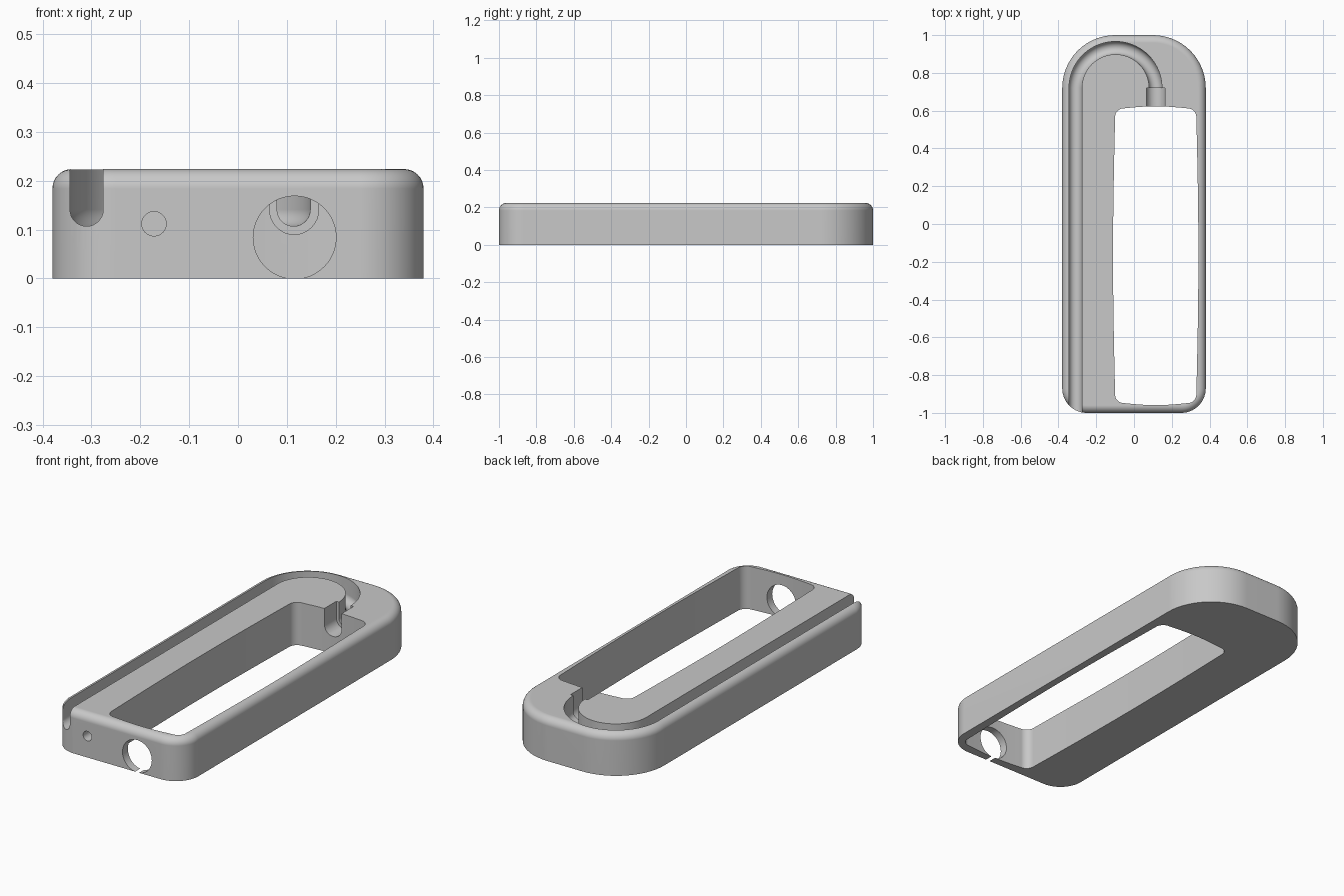
import bpy, bmesh
from math import sin, cos, pi
from mathutils import Vector

if "Cube" in bpy.data.objects:
    bpy.data.objects.remove(bpy.data.objects["Cube"], do_unlink=True)

WIDTH, LENGTH, HEIGHT, FILLET = 0.38, 1.0, 0.224, 0.04

grey = bpy.data.materials.new("light grey")
grey.use_nodes = True
COLOUR = (0.58, 0.58, 0.58, 1)
grey.diffuse_color = COLOUR
grey.node_tree.nodes["Principled BSDF"].inputs["Base Color"].default_value = COLOUR


def loft(name, rings):
    """Closed solid through a list of equally sized rings of points."""
    bm = bmesh.new()
    loops = [[bm.verts.new(p) for p in ring] for ring in rings]
    n = len(loops[0])
    for a, b in zip(loops, loops[1:]):
        for i in range(n):
            j = (i + 1) % n
            bm.faces.new((a[i], a[j], b[j], b[i]))
    bm.faces.new(loops[0][::-1])
    bm.faces.new(loops[-1])
    bmesh.ops.recalc_face_normals(bm, faces=bm.faces)
    mesh = bpy.data.meshes.new(name)
    bm.to_mesh(mesh)
    bm.free()
    mesh.materials.append(grey)
    obj = bpy.data.objects.new(name, mesh)
    bpy.context.collection.objects.link(obj)
    return obj


def arc(cx, cy, r, start, end, steps):
    angles = [start + (end - start) * i / steps for i in range(steps + 1)]
    return [Vector((cx + r * cos(a), cy + r * sin(a))) for a in angles]


def rounded_outline(x0, x1, y0, y1, r_front, r_back, inset=0, bulge=0):
    """Rounded rectangle whose sides may bow outwards a little."""
    pts = []
    corners = [(x1, y1, -1, -1, r_back), (x0, y1, 1, -1, r_back),
               (x0, y0, 1, 1, r_front), (x1, y0, -1, 1, r_front)]
    for k, (x, y, sx, sy, r) in enumerate(corners):
        pts += arc(x + sx * r, y + sy * r, r - inset, k * pi / 2, (k + 1) * pi / 2, 14)
    if not bulge:
        return pts
    bowed = []
    for i, p in enumerate(pts):
        q = pts[(i + 1) % len(pts)]
        bowed.append(p)
        if (q - p).length > 0.1:
            d = (q - p).normalized()
            out = Vector((d.y, -d.x))
            bowed += [p.lerp(q, t / 12) + out * bulge * sin(pi * t / 12) for t in range(1, 12)]
    return bowed


def at_height(points, z):
    return [(p.x, p.y, z) for p in points]


def slot(name, path, r, z):
    """U-shaped channel, open at the top, swept along a flat path."""
    profile = [Vector((r, 0.3))] + [p + Vector((0, z)) for p in arc(0, 0, r, 0, -pi, 16)]
    profile.append(Vector((-r, 0.3)))
    rings = []
    for i, p in enumerate(path):
        d = (path[min(i + 1, len(path) - 1)] - path[max(i - 1, 0)]).normalized()
        rings.append([(p.x + d.y * s.x, p.y - d.x * s.x, s.y) for s in profile])
    return loft(name, rings)


def bore(name, x, z, r, y0, y1):
    circle = arc(x, z, r, 0, 2 * pi, 48)[:-1]
    return loft(name, [[(p.x, y, p.y) for p in circle] for y in (y0, y1)])


# Body with rounded top rim
levels = [(0, 0)]
for i in range(9):
    a = i / 8 * pi / 2
    levels.append((HEIGHT - FILLET * (1 - sin(a)), FILLET * (1 - cos(a))))
body = loft("body", [at_height(rounded_outline(-WIDTH, WIDTH, -LENGTH, LENGTH, 0.13, 0.28, inset), z)
                     for z, inset in levels])

# Window through the body
opening = rounded_outline(-0.10, 0.33, -0.948, 0.612, 0.045, 0.045, bulge=0.011)
window = loft("window_cutter", [at_height(opening, z) for z in (-0.1, 0.4)])

# Cable channel: straight run, half-turn at the back, then a wider socket
turn = arc(-0.098, 0.72, 0.212, pi, 0, 40)
channel = slot("channel_cutter", [Vector((-0.31, -1.1))] + turn + [Vector((0.114, 0.70))], 0.034, 0.141)
socket = slot("socket_cutter", [Vector((0.115, 0.55)), Vector((0.115, 0.72))], 0.05, 0.14)

# Front holes
large_hole = bore("large_hole_cutter", 0.116, 0.084, 0.0848, -1.1, -0.9)
small_hole = bore("small_hole_cutter", -0.172, 0.112, 0.025, -1.1, -0.8)

bpy.ops.object.select_all(action="DESELECT")
bpy.context.view_layer.objects.active = body
body.select_set(True)
for cutter in (window, channel, socket, large_hole, small_hole):
    mod = body.modifiers.new(cutter.name, "BOOLEAN")
    mod.operation, mod.solver, mod.object = "DIFFERENCE", "EXACT", cutter
    bpy.ops.object.modifier_apply(modifier=mod.name)
    bpy.data.objects.remove(cutter, do_unlink=True)

bpy.ops.object.shade_smooth_by_angle(angle=0.5)
normals = body.modifiers.new("even_shading", "WEIGHTED_NORMAL")
normals.keep_sharp = True
